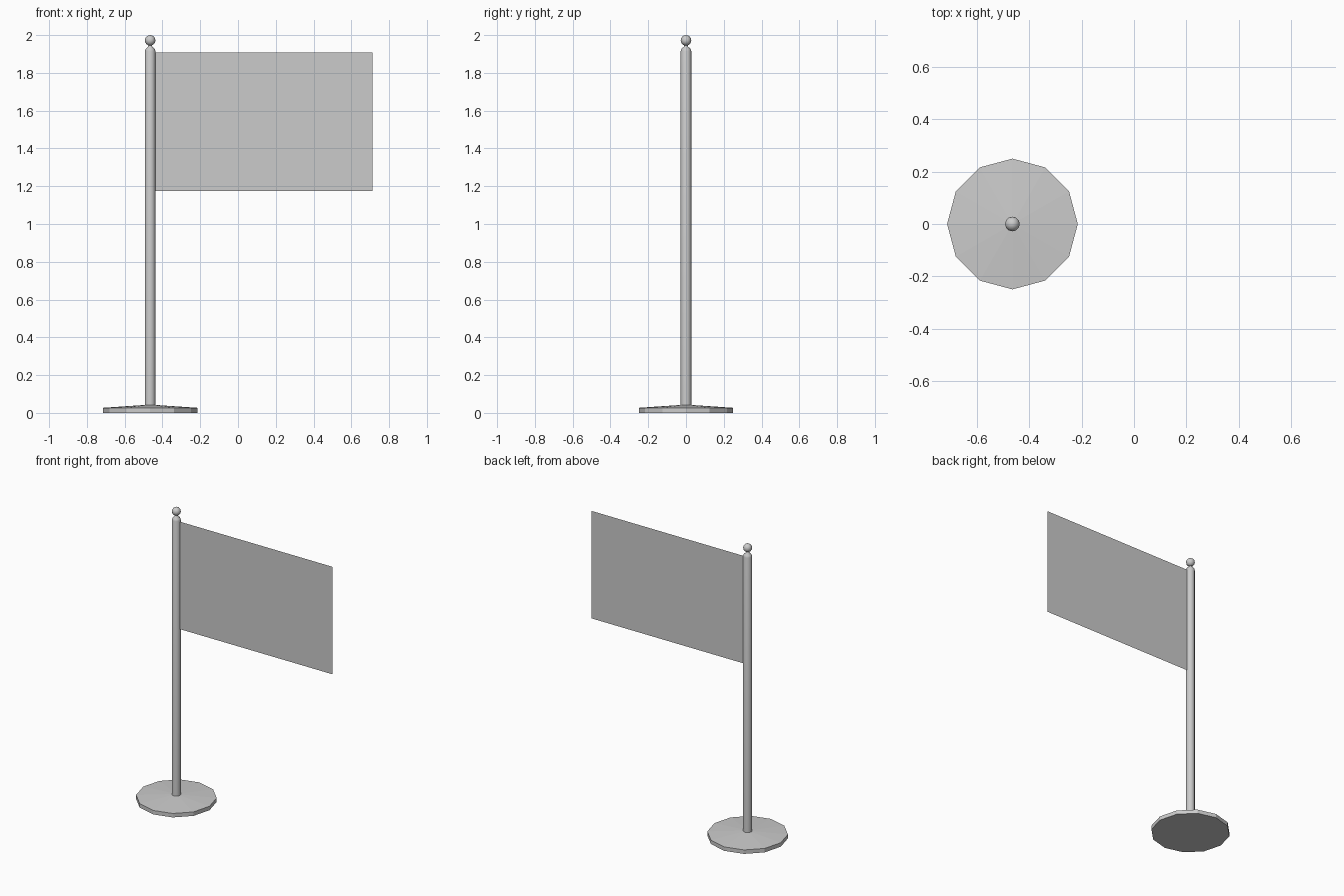
import bpy, bmesh, math

if "Cube" in bpy.data.objects:
    bpy.data.objects.remove(bpy.data.objects["Cube"])

POLE_X = -0.465
SIDES = 12


def make_object(name, bm, x=0.0, smooth=False):
    bmesh.ops.recalc_face_normals(bm, faces=bm.faces)
    mesh = bpy.data.meshes.new(name)
    bm.to_mesh(mesh)
    bm.free()
    obj = bpy.data.objects.new(name, mesh)
    obj.location.x = x
    bpy.context.collection.objects.link(obj)
    if smooth:
        bpy.ops.object.select_all(action='DESELECT')
        obj.select_set(True)
        bpy.context.view_layer.objects.active = obj
        bpy.ops.object.shade_smooth_by_angle(angle=math.radians(40))
    return obj


def lathe(name, profile, smooth):
    """Revolve (radius, height) pairs around the pole axis."""
    bm = bmesh.new()
    verts = [bm.verts.new((r, 0, z)) for r, z in profile]
    edges = [bm.edges.new(pair) for pair in zip(verts, verts[1:])]
    bmesh.ops.spin(bm, geom=verts + edges, cent=(0, 0, 0), axis=(0, 0, 1),
                   angle=math.tau, steps=SIDES, use_duplicate=False)
    bmesh.ops.remove_doubles(bm, verts=bm.verts, dist=1e-4)
    return make_object(name, bm, POLE_X, smooth)


# Shallow conical foot
lathe("base", [(0, 0.004), (0.25, 0.004), (0.25, 0.027), (0.028, 0.042)], False)

# Pole with a rounded shoulder and narrow neck
lathe("pole", [(0.028, 0.04), (0.028, 1.915), (0.024, 1.927),
               (0.012, 1.938), (0.008, 1.95)], True)

# Ball finial
bm = bmesh.new()
bmesh.ops.create_uvsphere(bm, u_segments=SIDES, v_segments=8, radius=0.028)
finial = make_object("ball_finial", bm, POLE_X, True)
finial.location.z = 1.972

# Flat banner sheet
bm = bmesh.new()
bm.faces.new([bm.verts.new((x, 0, z)) for x, z in
              ((-0.44, 1.175), (0.712, 1.175), (0.712, 1.908), (-0.44, 1.908))])
make_object("banner", bm)

# Stand the foot exactly on the ground
for v in bpy.data.objects["base"].data.vertices:
    if v.co.z < 0.01:
        v.co.z = 0.0
